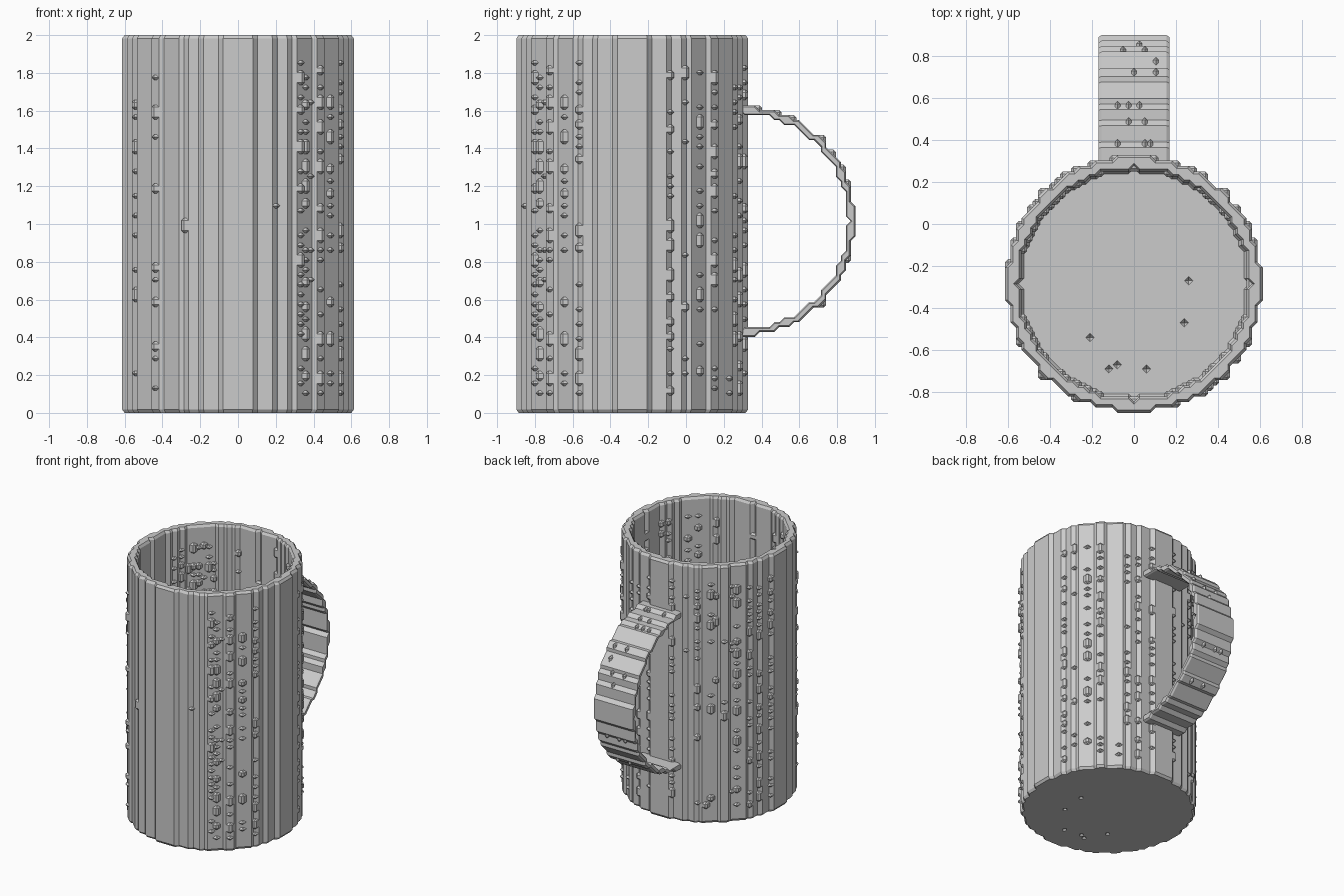
import bpy, bmesh, math, random
from mathutils import Vector

random.seed(4)
if "Cube" in bpy.data.objects:
    bpy.data.objects.remove(bpy.data.objects["Cube"], do_unlink=True)

H = 0.0261            # grid step of the stepped surface
R_OUT, R_IN = 0.612, 0.55
CENTRE_Y = -0.285
HANDLE_Y, HANDLE_Z = 0.285, 1.015
N = range(-26, 27)

grey = bpy.data.materials.new("plain grey")
grey.use_nodes = True
grey.diffuse_color = (0.6, 0.6, 0.6, 1)
grey.node_tree.nodes["Principled BSDF"].inputs["Base Color"].default_value = grey.diffuse_color


def inside(i, j, radius):
    """Is the grid cell inside a 24-sided polygon with corners on the axes?"""
    step = math.radians(15)
    a = math.atan2(j, i) % step - step / 2
    return math.hypot(i, j) * H * math.cos(a) <= radius * math.cos(step / 2)


def neighbours(i, j):
    return [(i + 1, j), (i - 1, j), (i, j + 1), (i, j - 1)]


def outline(radius):
    """Stepped outline with 45 degree corners, sorted around the centre."""
    pts = [((i + a) * H / 2, (j + b) * H / 2)
           for i in N for j in N if inside(i, j, radius)
           for a, b in neighbours(i, j) if not inside(a, b, radius)]
    return sorted(pts, key=lambda p: math.atan2(p[1], p[0]))


def notches(radius, outward=True):
    """Cells in the step corners, each with the solid cells touching it."""
    found = []
    for i in N:
        for j in N:
            if inside(i, j, radius) != outward:
                solid = [c for c in neighbours(i, j) if inside(*c, radius) == outward]
                if len(solid) > 1:
                    found.append(((i, j), solid))
    return found


def finish(bm, name):
    bmesh.ops.recalc_face_normals(bm, faces=bm.faces)
    mesh = bpy.data.meshes.new(name)
    bm.to_mesh(mesh)
    bm.free()
    mesh.materials.append(grey)
    ob = bpy.data.objects.new(name, mesh)
    bpy.context.collection.objects.link(ob)
    return ob


def loft(bm, rings, closed=True):
    for a, b in zip(rings, rings[1:]):
        for k in range(0 if closed else 1, len(a)):
            bm.faces.new((a[k - 1], a[k], b[k], b[k - 1]))


def loop_edges(bm, ring):
    return [bm.edges.get((ring[k - 1], ring[k])) or bm.edges.new((ring[k - 1], ring[k]))
            for k in range(len(ring))]


def hull(bm, cells, place, low, high):
    """Chamfered block covering the cells over a length of the third axis."""
    verts = []
    for i, j in cells:
        u, v = i * H, j * H
        for w in (low, high):
            verts += [bm.verts.new(place(u + a * H / 2, v + b * H / 2, w)) for a, b in neighbours(0, 0)]
        verts += [bm.verts.new(place(u, v, w)) for w in (low - H / 2, high + H / 2)]
    out = bmesh.ops.convex_hull(bm, input=verts)
    loose = {g for g in out["geom_interior"] + out["geom_unused"] if isinstance(g, bmesh.types.BMVert)}
    bmesh.ops.delete(bm, geom=list(loose), context="VERTS")


def upright(u, v, w):
    return Vector((u, v + CENTRE_Y, w))


def sideways(u, v, w):
    return Vector((w, u + HANDLE_Y, v + HANDLE_Z))


# Mug wall, rim and floor as one shell with narrow chamfers
bm = bmesh.new()


def ring(pts, scale, z):
    return [bm.verts.new(upright(x * scale, y * scale, z)) for x, y in pts]


outer, inner = outline(R_OUT), outline(R_IN)
small, large = 0.979, 1.022
outside = [ring(outer, s, z) for s, z in ((small, 0), (1, 0.018), (1, 1.982), (small, 2))]
cavity = [ring(inner, s, z) for s, z in ((large, 2), (1, 1.982), (1, 0.07), (small, 0.055))]
loft(bm, outside)
loft(bm, cavity)
bmesh.ops.triangle_fill(bm, edges=loop_edges(bm, outside[-1]) + loop_edges(bm, cavity[0]),
                        use_beauty=True)

# Floor and underside, each with small diamond pits
pits = [(0.26, -0.27), (0.24, -0.47), (-0.21, -0.54), (-0.12, -0.69), (-0.08, -0.67), (0.06, -0.69)]
for border, z, depth in ((cavity[-1], 0.055, -0.022), (outside[0], 0, 0.022)):
    edges = loop_edges(bm, border)
    for x, y in pits:
        diamond = [bm.verts.new((x + a * 0.02, y + b * 0.02, z))
                   for a, b in ((1, 0), (0, 1), (-1, 0), (0, -1))]
        tip = bm.verts.new((x, y, z + depth))
        edges += loop_edges(bm, diamond)
        for k in range(4):
            bm.faces.new((diamond[k - 1], diamond[k], tip))
    bmesh.ops.triangle_fill(bm, edges=edges, use_beauty=True)
finish(bm, "mug_body")


# Rough blocks scattered up the step corners of the wall
def scatter(name, radius, outward):
    bm = bmesh.new()
    for cell, solid in notches(radius, outward):
        density = random.choice((0, 0, 0.05, 0.25, 0.4))
        k = 4
        while k < 72:
            if random.random() < density:
                length = random.choice((0, 0, 0, 1, 2))
                hull(bm, [cell] + solid, upright, k * H, (k + length) * H)
                k += length + 1
            k += 1
    finish(bm, name)


scatter("outer_wall_blocks", R_OUT, True)
scatter("inner_wall_blocks", R_IN, False)

# Handle: half ring, thin strap with chamfered sides
bm = bmesh.new()
R_GRIP = 0.577
arc_out = [p for p in outline(R_OUT) if p[0] >= 0]
arc_in = [p for p in outline(R_GRIP) if p[0] >= 0]
sections = []
for x, a, b in ((-0.168, 0.986, 1.012), (-0.155, 1, 1), (0.155, 1, 1), (0.168, 0.986, 1.012)):
    loop = [(u * a, v * a) for u, v in arc_out] + [(u * b, v * b) for u, v in reversed(arc_in)]
    sections.append([bm.verts.new(sideways(u, v, x)) for u, v in loop])
loft(bm, sections)
for end in (sections[0], sections[-1]):
    bmesh.ops.triangle_fill(bm, edges=loop_edges(bm, end), use_beauty=True)
finish(bm, "handle")

# Short ridges across the handle
bm = bmesh.new()
for cell, solid in notches(R_OUT):
    if cell[0] > 2 and random.random() < 0.4:
        for k in range(-5, 5):
            if random.random() < 0.3:
                hull(bm, [cell] + solid, sideways, k * H, k * H)
finish(bm, "handle_ridges")
